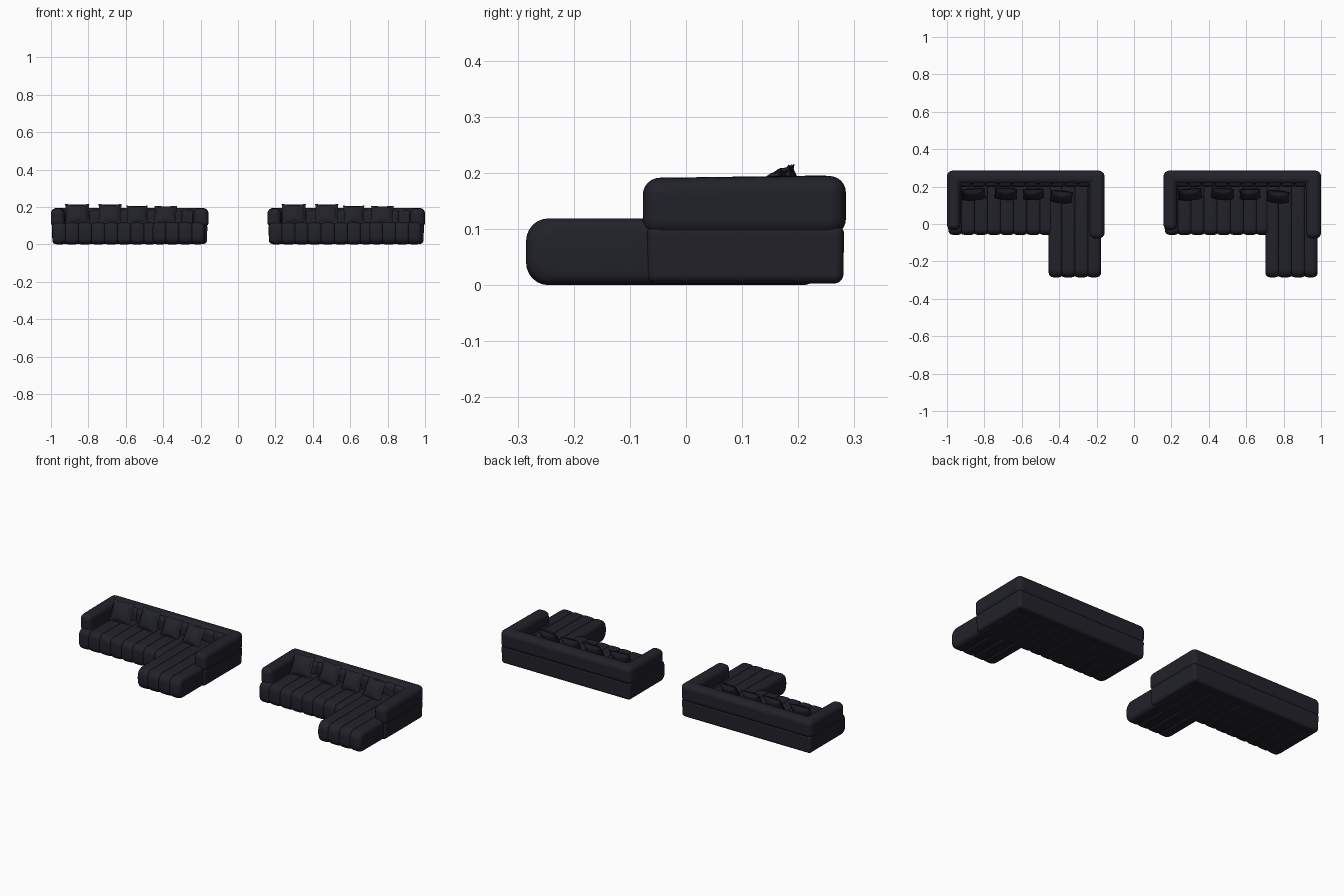
import bpy, bmesh, math
from mathutils import Matrix

if "Cube" in bpy.data.objects:
    bpy.data.objects.remove(bpy.data.objects["Cube"])

mat = bpy.data.materials.new("dark navy leather")
mat.diffuse_color = (0.0155, 0.0155, 0.023, 1)
mat.use_nodes = True
mat.node_tree.nodes["Principled BSDF"].inputs["Base Color"].default_value = mat.diffuse_color


def finish(bm, name, smooth_angle=None):
    bmesh.ops.recalc_face_normals(bm, faces=bm.faces)
    me = bpy.data.meshes.new(name)
    bm.to_mesh(me)
    bm.free()
    me.materials.append(mat)
    me.shade_smooth()
    if smooth_angle:
        me.set_sharp_from_angle(angle=math.radians(smooth_angle))
    ob = bpy.data.objects.new(name, me)
    bpy.context.collection.objects.link(ob)
    return ob


def padded_prism(name, outline, z0, z1, bevel, shift, back_lift=0.0, taper=1.0):
    """Outline extruded upward with soft rounded edges."""
    bm = bmesh.new()
    f = bm.faces.new([bm.verts.new((x, y, z0)) for x, y in outline])
    ext = bmesh.ops.extrude_face_region(bm, geom=[f])["geom"]
    top = [v for v in ext if isinstance(v, bmesh.types.BMVert)]
    for v in bm.verts:
        if v in top:
            v.co.z = z1 + (back_lift if v.co.y > 0.2 else 0)
        else:
            v.co.x = -0.58 + (v.co.x + 0.58) * taper
            v.co.y = 0.1 + (v.co.y - 0.1) * taper
    for v in bm.verts:
        v.co.x += shift
    ob = finish(bm, name)
    m = ob.modifiers.new("soft edges", "BEVEL")
    m.width, m.segments, m.harden_normals = bevel, 6, True
    m.limit_method = "NONE"
    return ob


def rounded_rect(y0, y1, z0, z1, r, n=7):
    r = min(r, (y1 - y0) / 2.05, (z1 - z0) / 2.05)
    pts = []
    for cy, cz, a0 in ((y1 - r, z1 - r, 0), (y0 + r, z1 - r, 90),
                       (y0 + r, z0 + r, 180), (y1 - r, z0 + r, 270)):
        for i in range(n):
            a = math.radians(a0 + 90 * i / (n - 1))
            pts.append((cy + r * math.cos(a), cz + r * math.sin(a)))
    return pts


def channelled(name, x0, x1, y0, y1, z0, z1, count, r, shift, groove=0.007, end=0.025):
    """Row of upholstery channels: rounded profile lofted along x, pinched at each seam."""
    us = (0, 0.04, 0.1, 0.2, 0.35, 0.5, 0.65, 0.8, 0.9, 0.96)
    w = (x1 - x0) / count
    xs = [(k + u) * w for k in range(count) for u in us] + [count * w]
    xs += [end * t for t in (0.03, 0.12, 0.3)]
    xs += [count * w - end * t for t in (0.03, 0.12, 0.3)]
    bm = bmesh.new()
    rings = []
    for x in sorted(xs):
        u = (x / w) % 1.0
        s = min(x, count * w - x)
        d = groove * abs(2 * u - 1) ** 6 if s > w * 0.5 else 0.0
        if s <= w * 0.5:
            inner = (u > 0.5) == (x < w)
            d = groove * abs(2 * u - 1) ** 6 if inner else 0.0
        if s < end:
            d = end * (1 - math.sqrt(max(0, 1 - (1 - s / end) ** 2)))
        rings.append([bm.verts.new((x0 + x + shift, y, z)) for y, z in
                      rounded_rect(y0 + d, y1 - d, z0 + d, z1 - d, r)])
    n = len(rings[0])
    for a, b in zip(rings, rings[1:]):
        for i in range(n):
            j = (i + 1) % n
            bm.faces.new((a[i], a[j], b[j], b[i]))
    bm.faces.new(rings[0])
    bm.faces.new(rings[-1])
    return finish(bm, name, 50)


def pillow(name, x, y, z, w, h, tilt, turn):
    """Square throw pillow with plump centre and a thin flange around it."""
    n = 20
    bm = bmesh.new()
    for side in (-1, 1):
        g = []
        for i in range(n + 1):
            row = []
            for j in range(n + 1):
                u, v = 2 * i / n - 1, 2 * j / n - 1
                a, b = u / 0.9, v / 0.9
                t = 0.0015
                if max(abs(u), abs(v)) == 1:
                    t = 0
                elif abs(a) < 1 and abs(b) < 1:
                    t += 0.024 * ((1 - a * a) * (1 - b * b)) ** 0.45
                px = u * w / 2 * (1 - 0.06 * (1 - v * v))
                pz = v * h / 2 * (1 - 0.06 * (1 - u * u))
                row.append(bm.verts.new((px, side * t, pz)))
            g.append(row)
        for i in range(n):
            for j in range(n):
                bm.faces.new((g[i][j], g[i + 1][j], g[i + 1][j + 1], g[i][j + 1]))
    bmesh.ops.remove_doubles(bm, verts=bm.verts, dist=1e-5)
    bm.transform(Matrix.Translation((x, y, z)) @ Matrix.Rotation(math.radians(turn), 4, "Z")
                 @ Matrix.Rotation(math.radians(-tilt), 4, "X"))
    return finish(bm, name, 50)


def sofa(tag, s):
    # plinth-like lower body under arms and back
    padded_prism("lower_body_" + tag,
                 [(-0.996, -0.035), (-0.26, -0.035), (-0.26, -0.07), (-0.163, -0.07),
                  (-0.163, 0.282), (-0.996, 0.282)], 0.003, 0.107, 0.016, s, taper=0.99)
    # U-shaped arms and backrest roll
    padded_prism("arms_and_back_" + tag,
                 [(-1.0, -0.032), (-0.928, -0.032), (-0.928, 0.213), (-0.238, 0.213),
                  (-0.238, -0.077), (-0.158, -0.077), (-0.158, 0.285), (-1.0, 0.285)],
                 0.088, 0.191, 0.03, s, back_lift=0.004)
    # channelled seat, chaise and inner back padding
    channelled("seat_" + tag, -0.993, -0.433, -0.058, 0.24, 0.0, 0.116, 8, 0.032, s)
    channelled("chaise_" + tag, -0.456, -0.176, -0.285, 0.24, 0.0, 0.119, 4, 0.04, s)
    channelled("back_padding_" + tag, -0.935, -0.23, 0.198, 0.25, 0.08, 0.183, 10, 0.024, s, 0.006, 0.012)
    # throw pillows
    for i, (x, y, z, w, h, tilt, turn) in enumerate((
            (-0.858, 0.160, 0.163, 0.130, 0.120, 28, 4),
            (-0.685, 0.163, 0.163, 0.124, 0.120, 28, -3),
            (-0.538, 0.160, 0.158, 0.114, 0.112, 28, 3),
            (-0.388, 0.146, 0.158, 0.122, 0.114, 32, -5))):
        pillow("pillow_%s_%d" % (tag, i + 1), x + s, y, z, w, h, tilt, turn)


sofa("left", 0.0)
sofa("right", 1.158)
